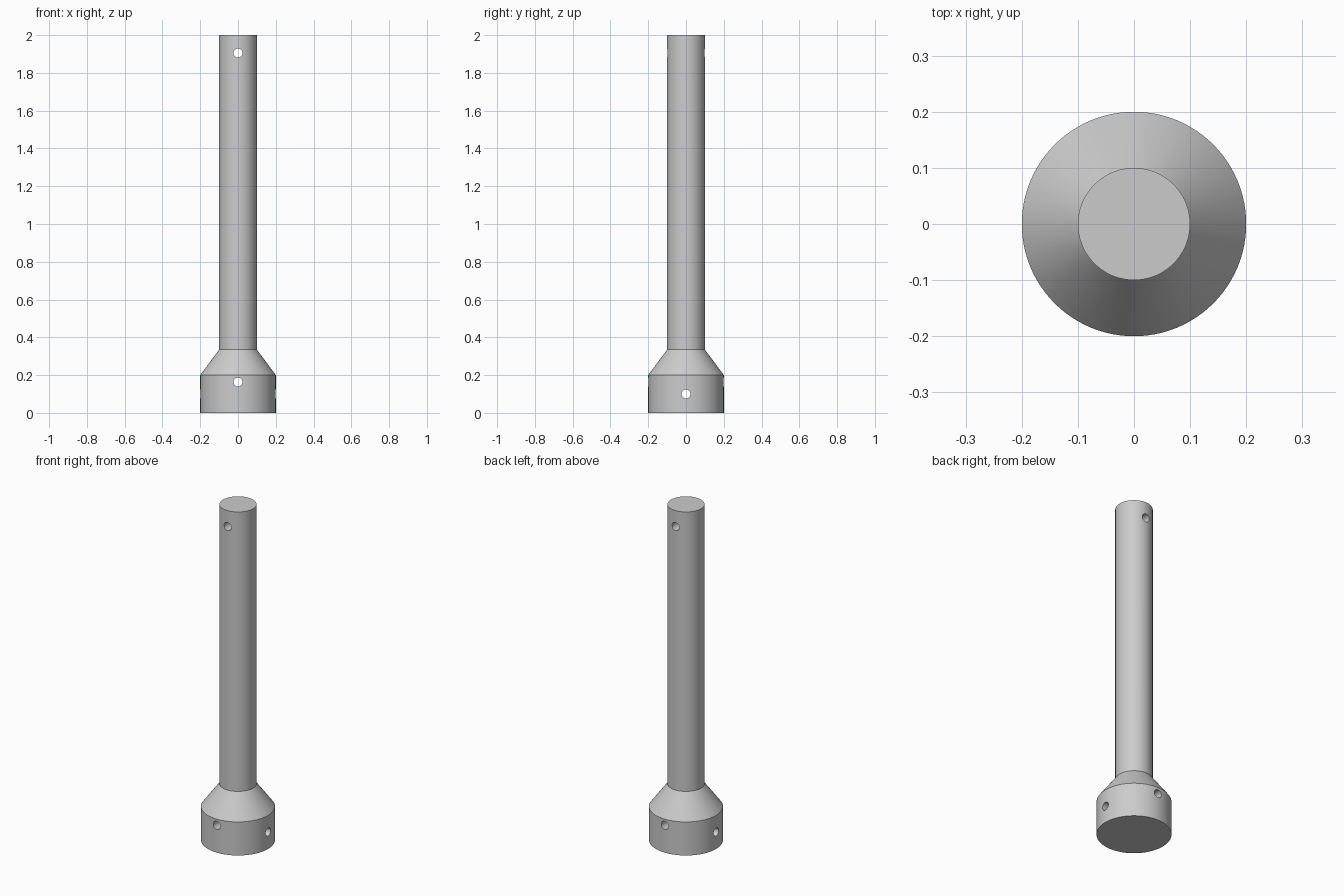
import bpy, bmesh, math
from mathutils import Matrix

cube = bpy.data.objects.get("Cube")
if cube:
    bpy.data.objects.remove(cube, do_unlink=True)

SEGMENTS = 96
HOLE_RADIUS = 0.024

grey = bpy.data.materials.new("plain grey")
grey.use_nodes = True
grey.diffuse_color = (0.6, 0.6, 0.6, 1)
grey.node_tree.nodes["Principled BSDF"].inputs["Base Color"].default_value = (0.6, 0.6, 0.6, 1)


def add_object(name, bm):
    bmesh.ops.recalc_face_normals(bm, faces=bm.faces)
    mesh = bpy.data.meshes.new(name)
    bm.to_mesh(mesh)
    bm.free()
    mesh.materials.append(grey)
    obj = bpy.data.objects.new(name, mesh)
    bpy.context.collection.objects.link(obj)
    return obj


def turned_solid(name, profile):
    """Capped solid of revolution from (radius, height) pairs."""
    bm = bmesh.new()
    rings = []
    for r, z in profile:
        angles = [math.tau * i / SEGMENTS for i in range(SEGMENTS)]
        rings.append([bm.verts.new((r * math.cos(a), r * math.sin(a), z)) for a in angles])
    for low, high in zip(rings, rings[1:]):
        for i in range(SEGMENTS):
            j = (i + 1) % SEGMENTS
            bm.faces.new((low[i], low[j], high[j], high[i]))
    bm.faces.new(rings[0])
    bm.faces.new(rings[-1])
    return add_object(name, bm)


def drill(target, axis, height):
    """Cut a round cross hole right through along the given axis."""
    bm = bmesh.new()
    turn = Matrix.Rotation(math.pi / 2, 4, axis)
    bmesh.ops.create_cone(bm, cap_ends=True, segments=32, radius1=HOLE_RADIUS,
                          radius2=HOLE_RADIUS, depth=1,
                          matrix=Matrix.Translation((0, 0, height)) @ turn)
    cutter = add_object("hole_cutter", bm)
    cutter.hide_render = True
    mod = target.modifiers.new("cross_hole", "BOOLEAN")
    mod.operation = "DIFFERENCE"
    mod.solver = "EXACT"
    mod.object = cutter
    bpy.context.view_layer.objects.active = target
    bpy.ops.object.modifier_apply(modifier=mod.name)
    bpy.data.objects.remove(cutter, do_unlink=True)


# Rod with flared collar at the foot
rod = turned_solid("flared_rod", [(0.2, 0), (0.2, 0.2), (0.1, 0.335), (0.1, 2)])

# Cross holes: front to back near the top and in the collar, side to side lower down
drill(rod, "X", 1.905)
drill(rod, "X", 0.163)
drill(rod, "Y", 0.1)

bpy.ops.object.select_all(action="DESELECT")
rod.select_set(True)
bpy.context.view_layer.objects.active = rod
bpy.ops.object.shade_smooth_by_angle(angle=math.radians(30))
